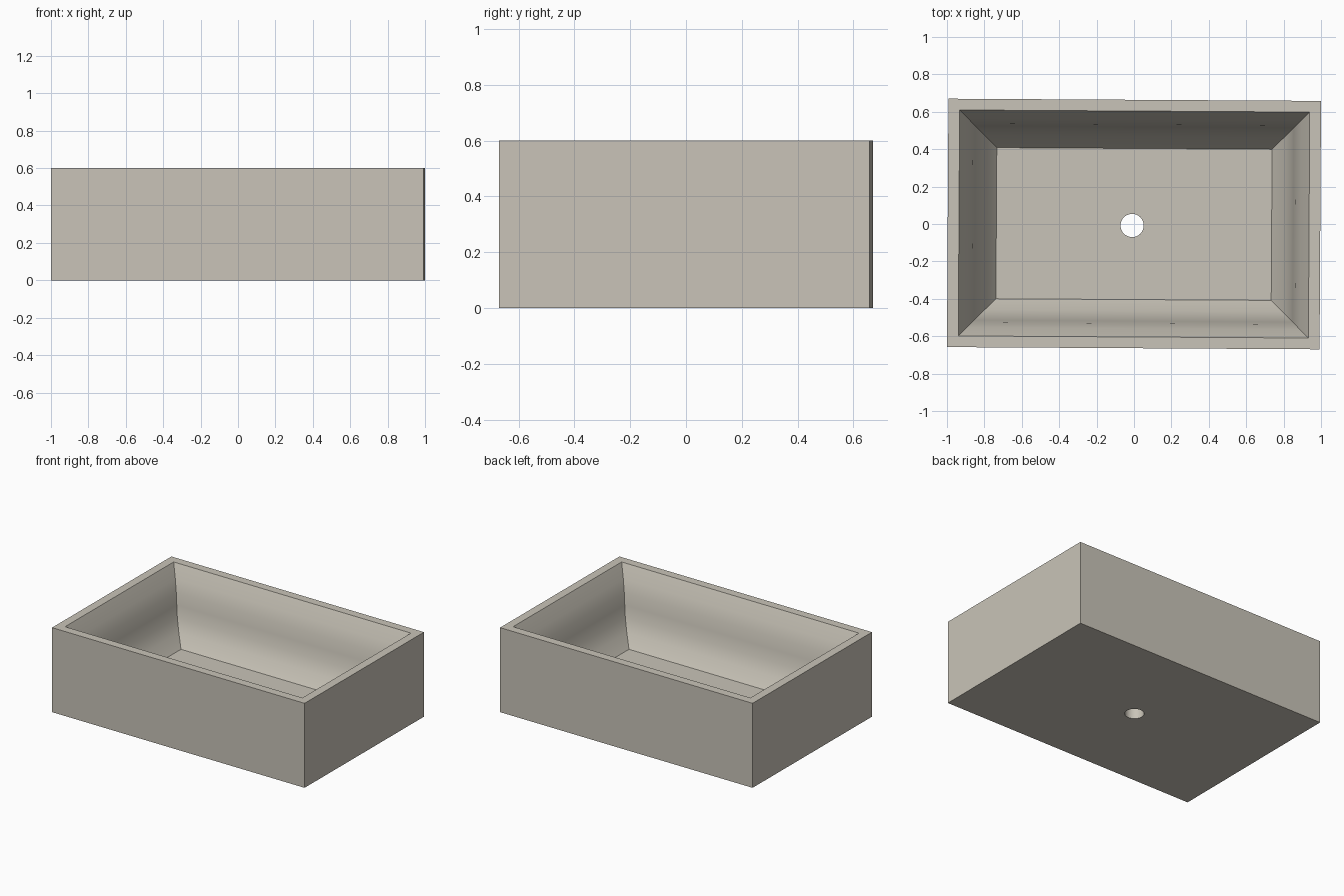
import bpy
import bmesh

default = bpy.data.objects.get("Cube")
if default:
    bpy.data.objects.remove(default, do_unlink=True)

HALF_X, HALF_Y, HEIGHT = 0.996, 0.664, 0.60
RIM = 0.06
TURN = -0.006  # the basin sits very slightly turned

# Inner wall from rim to floor: (distance in from the rim, height)
WALL = [(0.0, 0.60), (0.045, 0.51), (0.072, 0.43), (0.085, 0.35),
        (0.10, 0.27), (0.14, 0.19), (0.20, 0.11)]

stone = bpy.data.materials.new("warm grey stone")
stone.use_nodes = True
colour = (0.584, 0.552, 0.479, 1.0)
stone.diffuse_color = colour
stone.node_tree.nodes["Principled BSDF"].inputs["Base Color"].default_value = colour


def ring(bm, inset, z):
    """Rectangle of vertices, inset from the outer edge."""
    x, y = HALF_X - inset, HALF_Y - inset
    return [bm.verts.new((sx * x, sy * y, z))
            for sx, sy in ((-1, -1), (1, -1), (1, 1), (-1, 1))]


# Basin shell: underside, outer walls, rim, curved inner walls, floor
bm = bmesh.new()
rings = [ring(bm, 0, 0), ring(bm, 0, HEIGHT)]
rings += [ring(bm, RIM + inset, z) for inset, z in WALL]
bm.faces.new(rings[0][::-1])
bm.faces.new(rings[-1])
for a, b in zip(rings, rings[1:]):
    for i in range(4):
        j = (i + 1) % 4
        bm.faces.new((a[i], a[j], b[j], b[i]))
bmesh.ops.recalc_face_normals(bm, faces=bm.faces)
mesh = bpy.data.meshes.new("basin")
bm.to_mesh(mesh)
bm.free()
mesh.materials.append(stone)
basin = bpy.data.objects.new("basin", mesh)
basin.rotation_euler.z = TURN
bpy.context.collection.objects.link(basin)

# Round drain hole through the floor
bpy.ops.mesh.primitive_cylinder_add(vertices=48, radius=0.062, depth=0.4,
                                    location=(-0.01, -0.008, 0.05))
cutter = bpy.context.object
cutter.name = "drain_cutter"
cutter.hide_render = True
cutter.data.materials.append(stone)

bpy.ops.object.select_all(action="DESELECT")
basin.select_set(True)
bpy.context.view_layer.objects.active = basin
drain = basin.modifiers.new("drain_hole", "BOOLEAN")
drain.operation = "DIFFERENCE"
drain.solver = "EXACT"
drain.object = cutter
bpy.ops.object.modifier_apply(modifier=drain.name)
bpy.data.objects.remove(cutter, do_unlink=True)
bpy.ops.object.shade_smooth_by_angle(angle=0.6)
